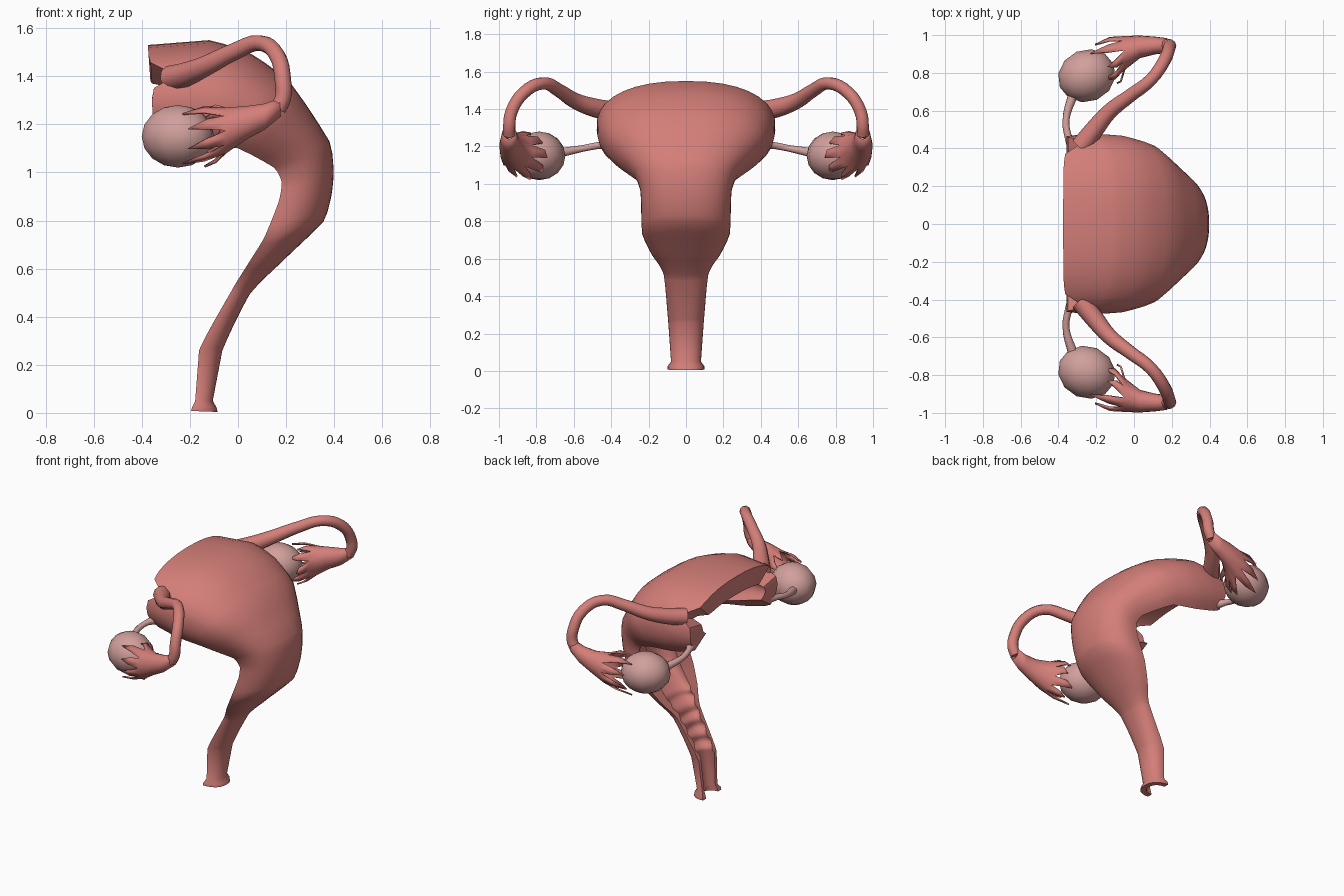
import bpy, bmesh, math
from mathutils import Vector

if "Cube" in bpy.data.objects:
    bpy.data.objects.remove(bpy.data.objects["Cube"])


def material(name, rgb):
    m = bpy.data.materials.new(name)
    m.diffuse_color = (*rgb, 1)
    m.use_nodes = True
    m.node_tree.nodes["Principled BSDF"].inputs["Base Color"].default_value = m.diffuse_color
    return m


RED = material("tissue red", (0.66, 0.21, 0.19))
PINK = material("pale pink", (0.64, 0.35, 0.33))


def finish(obj, mat, angle=50):
    obj.data.materials.clear()
    obj.data.materials.append(mat)
    bpy.ops.object.select_all(action='DESELECT')
    obj.select_set(True)
    bpy.context.view_layer.objects.active = obj
    bpy.ops.object.shade_smooth_by_angle(angle=math.radians(angle))
    return obj


def from_bmesh(name, bm, mat, angle=50):
    bmesh.ops.recalc_face_normals(bm, faces=bm.faces[:])
    me = bpy.data.meshes.new(name)
    bm.to_mesh(me)
    bm.free()
    obj = bpy.data.objects.new(name, me)
    bpy.context.collection.objects.link(obj)
    return finish(obj, mat, angle)


def tube(name, pts, mat):
    """Round tube through (x, y, z, radius) points."""
    cu = bpy.data.curves.new(name, 'CURVE')
    cu.dimensions = '3D'
    cu.bevel_depth = 1
    cu.bevel_resolution = 3
    cu.resolution_u = 4
    cu.use_fill_caps = True
    sp = cu.splines.new('BEZIER')
    sp.bezier_points.add(len(pts) - 1)
    for bp, (x, y, z, r) in zip(sp.bezier_points, pts):
        bp.co = (x, y, z)
        bp.radius = r
        bp.handle_left_type = bp.handle_right_type = 'AUTO'
    obj = bpy.data.objects.new(name, cu)
    bpy.context.collection.objects.link(obj)
    bpy.ops.object.select_all(action='DESELECT')
    obj.select_set(True)
    bpy.context.view_layer.objects.active = obj
    bpy.ops.object.convert(target='MESH')
    return finish(bpy.context.object, mat)


# Sectioned body: cut edge (x, z), outer ridge (x, z), half width, wall, edge curl
STATIONS = [
    (-.195, .008, -.085, .004, .098, .035, 0),
    (-.190, .026, -.090, .024, .098, .035, 0),
    (-.178, .050, -.105, .050, .080, .022, 0),
    (-.162, .260, -.065, .260, .095, .025, 0),
    (-.020, .520, .050, .495, .120, .030, 0),
    (.045, .625, .200, .645, .185, .065, .05),
    (.110, .730, .355, .795, .235, .105, .1),
    (.170, .880, .388, .900, .240, .110, .15),
    (.182, .960, .398, 1.00, .245, .110, .2),
    (.150, 1.02, .380, 1.13, .275, .115, .3),
    (.000, 1.10, .220, 1.37, .420, .130, .5),
    (-.170, 1.125, .060, 1.49, .470, .130, .6),
    (-.310, 1.16, -.120, 1.55, .478, .130, .6),
    (-.350, 1.18, -.375, 1.53, .465, .130, .55),
]
N = 24


def superpow(v, e=2 / 2.3):
    return math.copysign(abs(v) ** e, v)


def section(st, ripple=0.0, end=False):
    px, pz, qx, qz, w, t, curl = st
    base, d = Vector((px, 0, pz)), Vector((qx - px, 0, qz - pz))
    k = superpow(math.sin(curl))
    centre = base + d * (k / (1 + k))
    radius = d.length / (1 + k)
    d.normalize()
    ring = []
    for inner in (False, True):
        tt = t + ripple if inner else 0
        arch = []
        for i in range(N + 1):
            a = -curl + (math.pi + 2 * curl) * i / N
            p = centre + d * (radius - tt) * superpow(math.sin(a))
            p.y = (w - tt) * superpow(math.cos(a))
            if end:  # notch where the tubes leave the cavity
                a2 = min(a, math.pi - a)
                p.x += .10 * math.exp(-((a2 - .40) / .17) ** 2)
            arch.append(p)
        ring += reversed(arch) if inner else arch
    return ring


def spline(k, f):
    """Blend of straight and rounded interpolation between stations."""
    s0, s1, s2, s3 = (STATIONS[min(max(k + q, 0), len(STATIONS) - 1)] for q in (-1, 0, 1, 2))
    out = []
    for a, b, c, e in zip(s0, s1, s2, s3):
        lin = b + (c - b) * f
        cat = .5 * (2 * b + (c - a) * f + (2 * a - 5 * b + 4 * c - e) * f * f + (3 * b - a - 3 * c + e) * f ** 3)
        out.append(lin * .5 + cat * .5)
    return out


rows = []
for k in range(len(STATIONS) - 1):
    folds = k in (3, 4)
    steps = 18 if k == 3 else 9 if k == 4 else 1 if k < 3 or k == 12 else 3
    for j in range(steps):
        st = spline(k, j / steps) if steps > 1 else STATIONS[k]
        rows.append(section(st, .009 * math.sin(j * math.pi / 3) if folds else 0))
rows.append(section(STATIONS[-1], end=True))

bm = bmesh.new()
rings = [[bm.verts.new(p) for p in r] for r in rows]
M = 2 * (N + 1)
for r0, r1 in zip(rings, rings[1:]):
    for i in range(M):
        j = (i + 1) % M
        bm.faces.new((r0[i], r0[j], r1[j], r1[i]))
for r in (rings[0], rings[-1]):
    for i in range(N):
        bm.faces.new((r[i], r[i + 1], r[M - 2 - i], r[M - 1 - i]))
from_bmesh("sectioned_uterus", bm, RED, 45)


def fimbria(name, s):
    """Funnel that opens into pointed fingers around the ovary."""
    bm = bmesh.new()
    n = 18
    spec = [(.175, .945, 1.27, .034, .034), (.11, .945, 1.232, .042, .050),
            (.03, .938, 1.205, .055, .066), (-.05, .905, 1.175, .085, .092)]
    rs = []
    for x, y, z, ry, rz in spec:
        rs.append([bm.verts.new((x, s * (y + ry * math.cos(2 * math.pi * i / n)),
                                 z + rz * math.sin(2 * math.pi * i / n))) for i in range(n)])
    for r0, r1 in zip(rs, rs[1:]):
        for i in range(n):
            j = (i + 1) % n
            bm.faces.new((r0[i], r0[j], r1[j], r1[i]))
    for k in range(n // 2):
        a, m, b = (rs[-1][(2 * k + q) % n] for q in range(3))
        ang = 2 * math.pi * (2 * k + 1) / n
        c, sn = math.cos(ang), math.sin(ang)
        length = .12 + .06 * c + (.03 if k % 2 else -.02)
        mid = Vector((-.05 - length * .5, s * (.87 + .115 * c), 1.16 + .115 * sn))
        side = Vector((0, -s * sn, c)) * .022
        l, r = bm.verts.new(mid - side), bm.verts.new(mid + side)
        tip = bm.verts.new((-.05 - length, s * (.85 + .105 * c), 1.15 + .118 * sn - .01))
        bm.faces.new((a, m, l))
        bm.faces.new((m, r, l))
        bm.faces.new((m, b, r))
        bm.faces.new((l, r, tip))
    obj = from_bmesh(name, bm, RED, 60)
    mod = obj.modifiers.new("thickness", 'SOLIDIFY')
    mod.thickness = .01
    mod.offset = 0


for s, side in ((1, "right"), (-1, "left")):
    # Fallopian tube
    path = [(-.28, .41, 1.39, .055), (-.21, .50, 1.41, .050), (-.13, .595, 1.445, .042),
            (-.02, .68, 1.50, .036), (.09, .765, 1.538, .033), (.163, .87, 1.485, .034),
            (.187, .935, 1.38, .034), (.187, .945, 1.31, .034), (.165, .945, 1.262, .034)]
    tube(side + "_fallopian_tube", [(x, s * y, z, r) for x, y, z, r in path], RED)
    fimbria(side + "_fimbria", s)
    # Ovary and its ligament
    bpy.ops.mesh.primitive_uv_sphere_add(segments=12, ring_count=8, radius=1,
                                         location=(-.25, s * .785, 1.15))
    o = bpy.context.object
    o.name = side + "_ovary"
    o.scale = (.155, .138, .13)
    o.rotation_euler = (0, 0, s * .4)
    finish(o, PINK, 60)
    lig = [(-.325, .41, 1.21, .03), (-.35, .47, 1.205, .019),
           (-.36, .55, 1.19, .018), (-.325, .68, 1.165, .026)]
    tube(side + "_ovarian_ligament", [(x, s * y, z, r) for x, y, z, r in lig], PINK)
